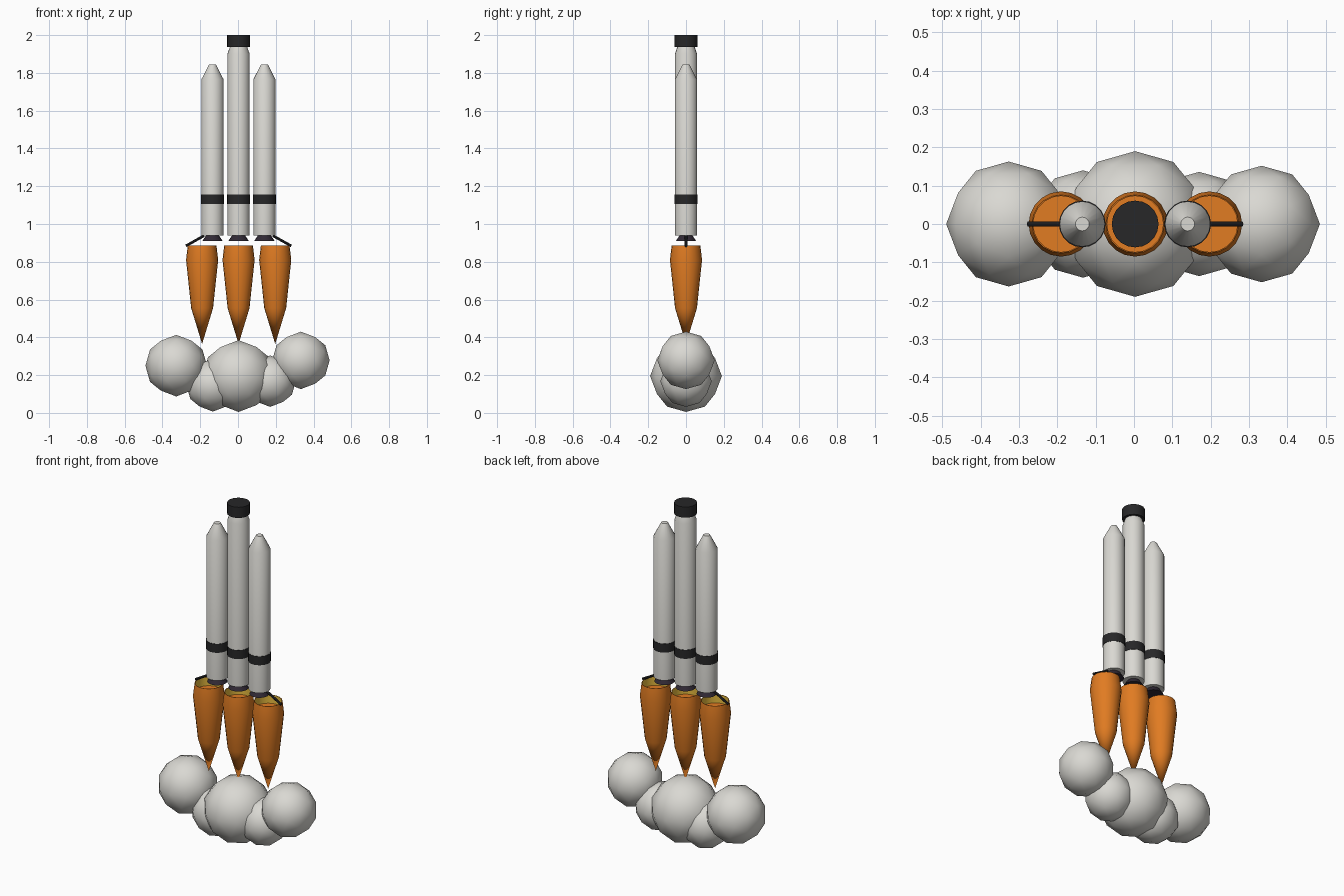
import bpy, bmesh, math
from mathutils import Matrix, Vector

cube = bpy.data.objects.get("Cube")
if cube:
    bpy.data.objects.remove(cube, do_unlink=True)


def material(name, rgb):
    m = bpy.data.materials.new(name)
    m.use_nodes = True
    m.diffuse_color = (*rgb, 1)
    bsdf = next(n for n in m.node_tree.nodes if n.type == "BSDF_PRINCIPLED")
    bsdf.inputs["Base Color"].default_value = (*rgb, 1)
    return m


HULL = material("off_white", (0.7, 0.69, 0.65))
DARK = material("near_black", (0.02, 0.02, 0.021))
NOZZLE = material("dark_plum", (0.03, 0.022, 0.035))
ORANGE = material("flame_orange", (0.75, 0.2, 0.016))
YELLOW = material("flame_yellow", (0.8, 0.5, 0.05))
SMOKE = material("smoke_grey", (0.7, 0.69, 0.65))


def finish(name, bm, mats, angle=35):
    mesh = bpy.data.meshes.new(name)
    bm.to_mesh(mesh)
    bm.free()
    for m in mats:
        mesh.materials.append(m)
    ob = bpy.data.objects.new(name, mesh)
    bpy.context.collection.objects.link(ob)
    bpy.ops.object.select_all(action="DESELECT")
    ob.select_set(True)
    bpy.context.view_layer.objects.active = ob
    bpy.ops.object.shade_smooth_by_angle(angle=math.radians(angle))
    return ob


def lathe(name, x, profile, mats, rule=None, sides=20):
    """Spin a (radius, height) profile about the vertical line at x."""
    bm = bmesh.new()
    verts = [bm.verts.new((r, 0, z)) for r, z in profile]
    edges = [bm.edges.new(pair) for pair in zip(verts, verts[1:])]
    bmesh.ops.spin(bm, geom=verts + edges, cent=(0, 0, 0), axis=(0, 0, 1),
                   angle=math.tau, steps=sides, use_merge=True)
    bmesh.ops.remove_doubles(bm, verts=bm.verts, dist=0.0001)
    bmesh.ops.recalc_face_normals(bm, faces=bm.faces)
    if rule:
        for f in bm.faces:
            f.material_index = rule(f)
    bmesh.ops.translate(bm, verts=bm.verts, vec=(x, 0, 0))
    return finish(name, bm, mats)


def inner_wall(face):
    # The steep faces lining the mouth of the flame are yellow
    c = face.calc_center_median()
    outward = face.normal.dot(Vector((c.x, c.y, 0)).normalized())
    return 1 if outward < -0.5 else 0


def rod(name, start, end, radius, mat):
    a, b = Vector(start), Vector(end)
    bm = bmesh.new()
    bmesh.ops.create_cone(bm, cap_ends=True, segments=8, radius1=radius, radius2=radius,
                          depth=(b - a).length)
    turn = (b - a).to_track_quat("Z", "Y").to_matrix().to_4x4()
    bm.transform(Matrix.Translation((a + b) / 2) @ turn)
    return finish(name, bm, [mat])


def puff(name, x, z, radius):
    bm = bmesh.new()
    bmesh.ops.create_icosphere(bm, subdivisions=2, radius=radius)
    # Stand the ball on an edge of its base icosahedron
    tilt = Matrix.Rotation(math.atan(0.5) / 2 - math.pi / 4, 4, "Y")
    bm.transform(Matrix.Translation((x, 0, z)) @ Matrix.Rotation(math.pi / 2, 4, "Z") @ tilt)
    return finish(name, bm, [SMOKE], 60)


# Hulls: flat base, straight tube, then a shoulder or nose cone
R = 0.059
BASE = 0.94
lathe("core_hull", 0.003, [(0, BASE), (R, BASE), (R, 1.9), (0.045, 1.94), (0, 1.94)], [HULL])
lathe("core_cap", 0.003, [(0, 1.937), (0.061, 1.937), (0.061, 2), (0, 2)], [DARK])
for side, x in (("left", 0.14), ("right", -0.135)):
    lathe(side + "_booster", x,
          [(0, BASE), (R, BASE), (R, 1.765), (0.018, 1.845), (0, 1.845)], [HULL])

# Bands, nozzles and flames on all three
for side, x, fx in (("core", 0.003, 0.003), ("left", 0.14, 0.197), ("right", -0.135, -0.19)):
    lathe(side + "_band", x, [(R - 0.01, 1.105), (R + 0.002, 1.105), (R + 0.002, 1.157),
                              (R - 0.01, 1.157), (R - 0.01, 1.105)], [DARK])
    lathe(side + "_nozzle", x, [(0, 0.91), (0.054, 0.91), (0.034, BASE), (0, BASE)], [NOZZLE])
    lathe(side + "_flame", fx,
          [(0, 0.365), (0.058, 0.555), (0.085, 0.81), (0.076, 0.885), (0.073, 0.885),
           (0.073, 0.835), (0, 0.835)], [ORANGE, YELLOW], inner_wall)

# Outboard struts
rod("left_strut", (0.185, 0, 0.938), (0.282, 0, 0.884), 0.007, DARK)
rod("right_strut", (-0.18, 0, 0.938), (-0.276, 0, 0.884), 0.007, DARK)

# Smoke cloud
puff("smoke_centre", 0.003, 0.195, 0.19)
puff("smoke_inner_right", -0.133, 0.147, 0.14)
puff("smoke_inner_left", 0.17, 0.168, 0.136)
puff("smoke_outer_right", -0.327, 0.25, 0.163)
puff("smoke_outer_left", 0.333, 0.278, 0.152)
